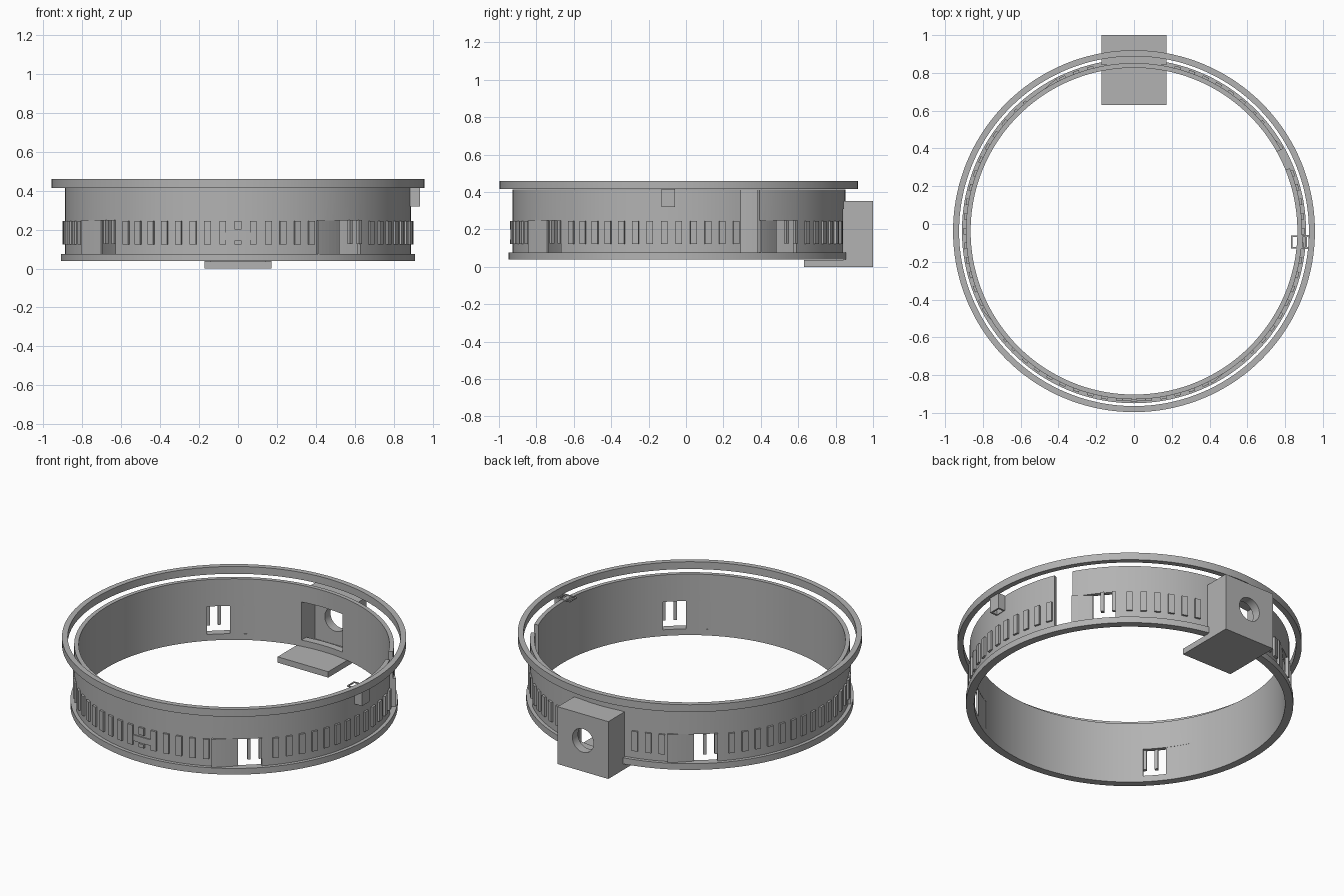
import bpy, bmesh, math

if "Cube" in bpy.data.objects:
    bpy.data.objects.remove(bpy.data.objects["Cube"])

CY = -0.038          # ring axis position along y
grey = bpy.data.materials.new("plain_grey")
grey.diffuse_color = (0.45, 0.45, 0.45, 1)
grey.use_nodes = True
grey.node_tree.nodes["Principled BSDF"].inputs["Base Color"].default_value = grey.diffuse_color


def finish(name, bm):
    bmesh.ops.recalc_face_normals(bm, faces=bm.faces)
    me = bpy.data.meshes.new(name)
    bm.to_mesh(me)
    bm.free()
    ob = bpy.data.objects.new(name, me)
    bpy.context.collection.objects.link(ob)
    me.materials.append(grey)
    return ob


def activate(ob):
    bpy.ops.object.select_all(action='DESELECT')
    ob.select_set(True)
    bpy.context.view_layer.objects.active = ob


def smooth(ob):
    activate(ob)
    bpy.ops.object.shade_smooth_by_angle(angle=math.radians(30))


def sector(name, a0, a1, r_in, r_out, z0, z1, r_end=None, steps=6):
    """Arc-shaped block; angles in degrees from the front towards +x."""
    full = a1 - a0 >= 360
    r_end = r_out if r_end is None else r_end
    bm = bmesh.new()
    rows = []
    for i in range(steps if full else steps + 1):
        t = i / steps
        a = math.radians(a0 + (a1 - a0) * t)
        ro = r_out + (r_end - r_out) * t
        rows.append([bm.verts.new((r * math.sin(a), CY - r * math.cos(a), z))
                     for r, z in ((r_in, z0), (ro, z0), (ro, z1), (r_in, z1))])
    for i in range(steps):
        p, q = rows[i], rows[(i + 1) % len(rows)]
        for k in range(4):
            m = (k + 1) % 4
            bm.faces.new((p[k], p[m], q[m], q[k]))
    if not full:
        bm.faces.new(rows[0])
        bm.faces.new(rows[-1])
    return finish(name, bm)


def box(name, x0, x1, y0, y1, z0, z1):
    bm = bmesh.new()
    bmesh.ops.create_cube(bm, size=1)
    for v in bm.verts:
        v.co = ((x0 + x1) / 2 + v.co.x * (x1 - x0),
                (y0 + y1) / 2 + v.co.y * (y1 - y0),
                (z0 + z1) / 2 + v.co.z * (z1 - z0))
    return finish(name, bm)


def cut(ob, cutter):
    cutter.hide_render = True
    mod = ob.modifiers.new("cut", 'BOOLEAN')
    mod.operation = 'DIFFERENCE'
    mod.solver = 'EXACT'
    mod.object = cutter
    activate(ob)
    bpy.ops.object.modifier_apply(modifier=mod.name)
    bpy.data.objects.remove(cutter)


# Rings and main wall
smooth(sector("top_ring", 0, 360, 0.926, 0.958, 0.415, 0.46, steps=144))
smooth(sector("bottom_flange", 0, 360, 0.865, 0.911, 0.038, 0.076, steps=144))
wall = sector("wall", 0, 360, 0.865, 0.89, 0.07, 0.413, steps=144)

# Four windows with a sloping ramp and two thin rods each
for n in range(4):
    a = 90 * n
    cut(wall, sector("window_cutter", a + 27.2, a + 45, 0.8, 1.0, 0.076, 0.247))
    start = 29 if n == 1 else 27
    sector("window_ramp", a + start, a + 36.5, 0.866, 0.906, 0.074, 0.248, r_end=0.876)
    for rod in (40.3, 44.4):
        sector("window_rod", a + rod - 0.6, a + rod + 0.6, 0.88, 0.9, 0.125, 0.249, steps=1)

# Full-height split in the wall
cut(wall, sector("split_cutter", 112, 119, 0.8, 1.0, 0.0762, 0.5))

# Opening behind the rear housing
cut(wall, box("opening_cutter", -0.14, 0.14, 0.6, 0.95, 0.036, 0.31))
smooth(wall)

# Raised grip bars, every five degrees
for i in range(72):
    a = 5 * i
    in_window = 26 < a % 90 < 47
    if in_window or a == 115 or abs(a - 180) < 12 or a == 0:
        continue
    sector("grip_bar", a - 1.1, a + 1.1, 0.885, 0.902, 0.123, 0.244, steps=1)

# Front marker: split bar with a low raised plate between
for z0, z1 in ((0.123, 0.145), (0.2, 0.244)):
    sector("marker_bar", -1.1, 1.1, 0.885, 0.902, z0, z1, steps=1)
sector("marker_plate", -4, 4, 0.885, 0.897, 0.148, 0.185)

# Rear housing: hollow box with a round hole
housing = box("housing", -0.172, 0.172, 0.842, 1.0, 0.0, 0.352)
cut(housing, box("cavity_cutter", -0.14, 0.14, 0.6, 0.945, 0.036, 0.31))
bm = bmesh.new()
bmesh.ops.create_cone(bm, cap_ends=True, segments=40, radius1=0.072, radius2=0.072, depth=0.3)
for v in bm.verts:
    v.co = (v.co.x, 1.0 + v.co.z, 0.19 + v.co.y)
cut(housing, finish("hole_cutter", bm))
smooth(housing)
box("housing_shelf", -0.172, 0.172, 0.63, 0.843, 0.0, 0.036)

# Side clip: open square sleeve on the outside of the wall
clip = box("side_clip", 0.87, 0.935, -0.132, -0.058, 0.32, 0.414)
cut(clip, box("clip_cutter", 0.892, 0.925, -0.122, -0.068, 0.3, 0.5))
rim = box("clip_rim", 0.83, 0.915, -0.13, -0.06, 0.411, 0.417)
cut(rim, box("rim_cutter", 0.838, 0.907, -0.122, -0.068, 0.3, 0.5))
